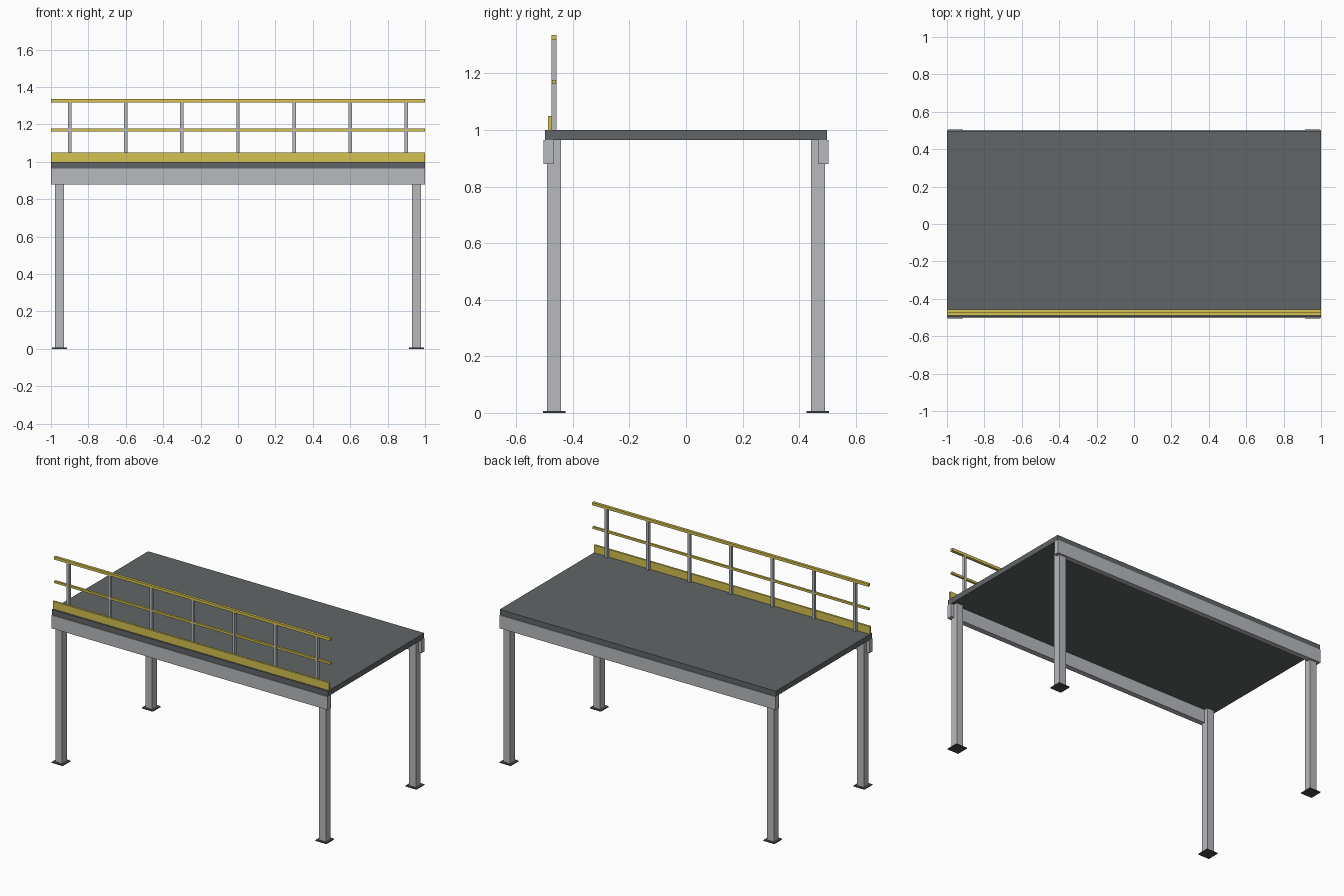
import bpy

if "Cube" in bpy.data.objects:
    bpy.data.objects.remove(bpy.data.objects["Cube"])


def material(name, color):
    m = bpy.data.materials.new(name)
    m.diffuse_color = (*color, 1)
    m.use_nodes = True
    m.node_tree.nodes["Principled BSDF"].inputs["Base Color"].default_value = m.diffuse_color
    return m


steel = material("steel", (0.48, 0.49, 0.51))
dark = material("dark_deck", (0.12, 0.13, 0.135))
plate_dark = material("dark_plate", (0.07, 0.075, 0.08))
yellow = material("safety_yellow", (0.66, 0.54, 0.08))


def box(name, x, y, z, mat):
    """Box from (min, max) ranges on each axis."""
    rng = (x, y, z)
    bpy.ops.mesh.primitive_cube_add(size=1, location=[(a + b) / 2 for a, b in rng])
    ob = bpy.context.object
    ob.name = name
    ob.scale = [b - a for a, b in rng]
    bpy.ops.object.transform_apply(location=False, rotation=False, scale=True)
    ob.data.materials.append(mat)
    return ob


def around(c, width):
    return (c - width / 2, c + width / 2)


# Deck slab
box("deck", (-1, 1), (-0.498, 0.498), (0.965, 1.0), dark)

# Long edge beams, columns and base plates
for sy, side in ((-1, "front"), (1, "back")):
    box(f"{side}_beam", (-1, 1), around(sy * 0.4855, 0.035), (0.879, 0.965), steel)
    for sx, end in ((-1, "left"), (1, "right")):
        cx, cy = sx * 0.955, sy * 0.466
        box(f"{side}_{end}_column", around(cx, 0.049), around(cy, 0.049), (0.006, 0.965), steel)
        box(f"{side}_{end}_base_plate", around(cx, 0.08), around(cy, 0.08), (0, 0.006), plate_dark)

# Front guard rail: toe board, posts, rails
rail_y = -0.466
box("toe_board", (-1, 1), (-0.488, -0.475), (1.0, 1.05), yellow)
for i in range(7):
    box(f"rail_post_{i + 1}", around(-0.9 + 0.3 * i, 0.018), around(rail_y, 0.018), (1.0, 1.318), steel)
box("mid_rail", (-1, 1), around(rail_y, 0.014), around(1.17, 0.014), yellow)
box("top_rail", (-1, 1), around(rail_y, 0.018), (1.318, 1.336), yellow)
